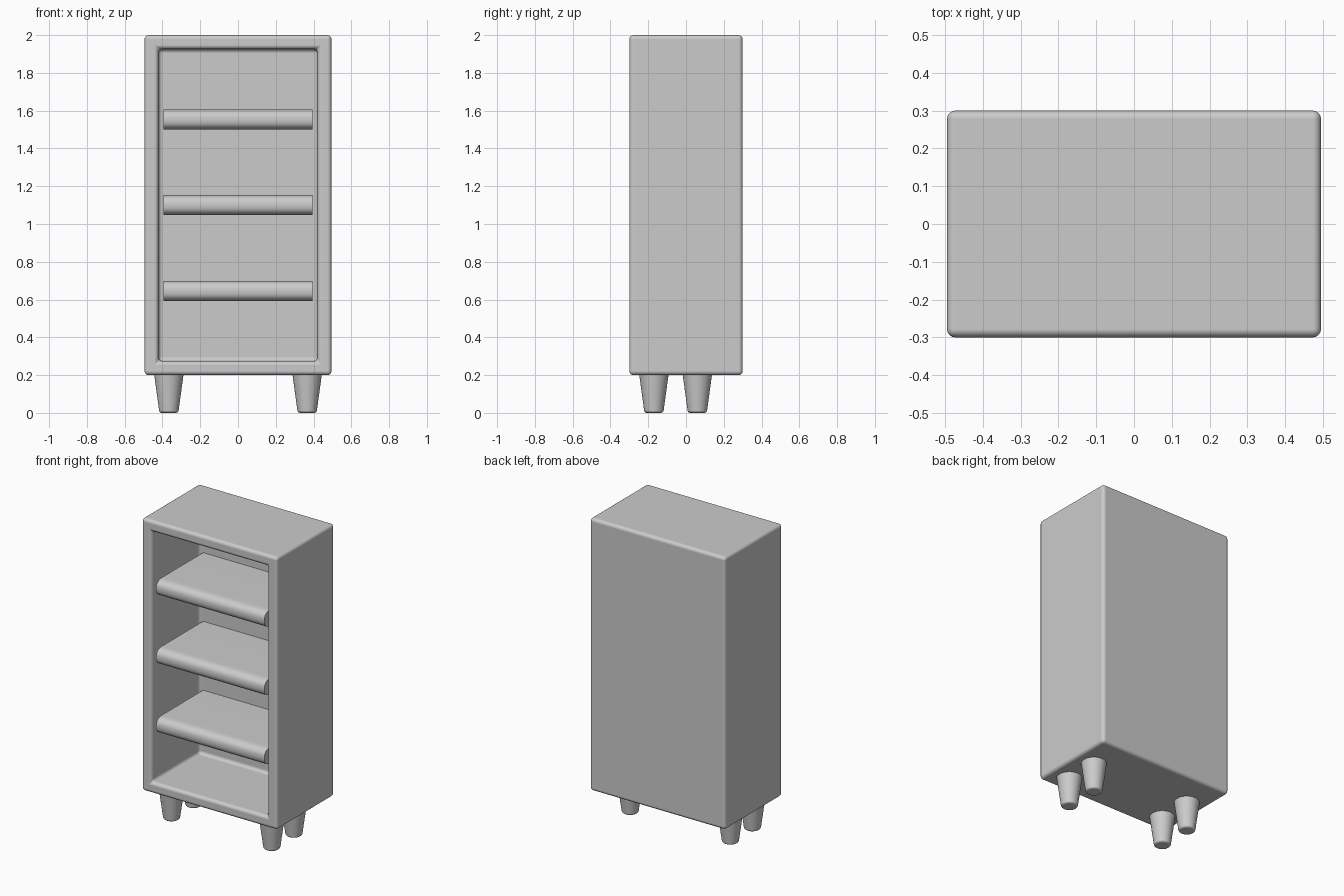
import bpy, bmesh, math
from mathutils import Matrix

old = bpy.data.objects.get("Cube")
if old:
    bpy.data.objects.remove(old, do_unlink=True)

grey = bpy.data.materials.new("plain grey")
grey.use_nodes = True
grey.diffuse_color = (0.6, 0.6, 0.6, 1)
grey.node_tree.nodes["Principled BSDF"].inputs["Base Color"].default_value = (0.6, 0.6, 0.6, 1)


def finish(bm, name, bevel=0, segments=4):
    """Turn a bmesh into a smooth-shaded object, with an optional rounded edge."""
    bmesh.ops.recalc_face_normals(bm, faces=bm.faces)
    mesh = bpy.data.meshes.new(name)
    bm.to_mesh(mesh)
    bm.free()
    mesh.materials.append(grey)
    obj = bpy.data.objects.new(name, mesh)
    bpy.context.collection.objects.link(obj)
    if bevel:
        mod = obj.modifiers.new("rounded edges", 'BEVEL')
        mod.width = bevel
        mod.segments = segments
        mod.limit_method = 'ANGLE'
        mod.harden_normals = True
    bpy.ops.object.select_all(action='DESELECT')
    obj.select_set(True)
    bpy.context.view_layer.objects.active = obj
    bpy.ops.object.shade_smooth_by_angle(angle=math.radians(40))
    return obj


# Cabinet: a box whose front face is inset and pushed back
bm = bmesh.new()
bmesh.ops.create_cube(bm, size=1, matrix=Matrix.Translation((0, 0, 1.1))
                      @ Matrix.Diagonal((0.99, 0.6, 1.8, 1)))
bm.normal_update()
front = [f for f in bm.faces if f.normal.y < -0.9]
bmesh.ops.inset_region(bm, faces=front, thickness=0.105)
bm.normal_update()
bmesh.ops.inset_region(bm, faces=front, thickness=0, depth=-0.5)
finish(bm, "cabinet", 0.022)

# Shelves: a board profile with a rounded nose, extruded across the opening
for i, z in enumerate((0.645, 1.1, 1.553)):
    bm = bmesh.new()
    profile = [(0.21, 0.053)]
    for k in range(17):
        a = math.pi / 2 + math.pi * k / 16
        c, s = math.cos(a), math.sin(a)
        profile.append((-0.225 - 0.065 * abs(c) ** 0.8,
                        math.copysign(0.053 * abs(s) ** 0.8, s)))
    profile.append((0.21, -0.053))
    face = bm.faces.new([bm.verts.new((-0.395, y, z + h)) for y, h in profile])
    new = bmesh.ops.extrude_face_region(bm, geom=[face])["geom"]
    bmesh.ops.translate(bm, vec=(0.79, 0, 0),
                        verts=[v for v in new if isinstance(v, bmesh.types.BMVert)])
    finish(bm, f"shelf_{i + 1}")

# Legs: tapered round feet
for side, x in (("right", -0.366), ("left", 0.366)):
    for end, y in (("front", -0.17), ("back", 0.06)):
        bm = bmesh.new()
        bmesh.ops.create_cone(bm, cap_ends=True, segments=32, radius1=0.05, radius2=0.08,
                              depth=0.22, matrix=Matrix.Translation((x, y, 0.11)))
        finish(bm, f"{end}_{side}_leg", 0.012, 3)
